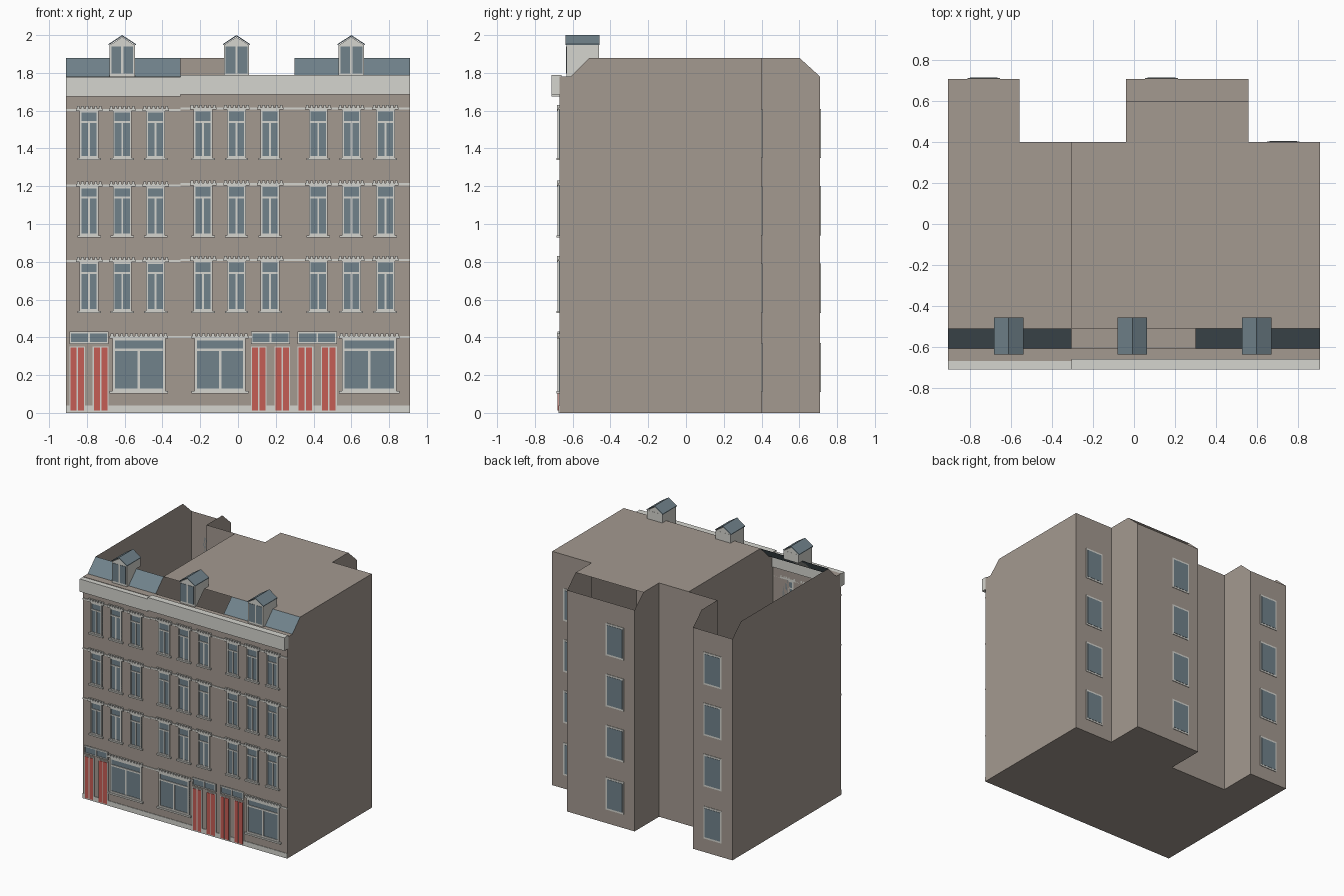
import bpy, bmesh

cube = bpy.data.objects.get("Cube")
if cube:
    bpy.data.objects.remove(cube, do_unlink=True)


def material(name, rgb):
    m = bpy.data.materials.new(name)
    m.use_nodes = True
    m.diffuse_color = (*rgb, 1)
    m.node_tree.nodes["Principled BSDF"].inputs["Base Color"].default_value = (*rgb, 1)
    return m


BRICK = material("brown_brick", (0.37, 0.32, 0.28))
CREAM = material("pale_trim", (0.66, 0.66, 0.62))
SLATE = material("blue_grey_slate", (0.165, 0.225, 0.26))
RED = material("red_door_paint", (0.56, 0.11, 0.09))

parts = {}


def mesh_of(name, mat):
    return parts.setdefault(name, (bmesh.new(), mat))[0]


def face(name, mat, pts):
    bm = mesh_of(name, mat)
    return bm.faces.new([bm.verts.new(p) for p in pts])


def prism(name, mat, pts, axis, a, b):
    """Extrude a flat outline between a and b along an axis."""
    def place(p, t):
        p = list(p)
        p.insert("xyz".index(axis), t)
        return p
    bm = mesh_of(name, mat)
    low = [bm.verts.new(place(p, a)) for p in pts]
    high = [bm.verts.new(place(p, b)) for p in pts]
    faces = [bm.faces.new(low[::-1]), bm.faces.new(high)]
    for i in range(len(pts)):
        j = (i + 1) % len(pts)
        faces.append(bm.faces.new((low[i], low[j], high[j], high[i])))
    bmesh.ops.recalc_face_normals(bm, faces=faces)


def box(name, mat, x0, x1, y0, y1, z0, z1):
    prism(name, mat, [(x0, y0), (x1, y0), (x1, y1), (x0, y1)], "z", z0, z1)


W, FRONT, BACK, RECESS = 0.91, -0.67, 0.71, 0.40
EAVE, TOP, PARTY = 1.78, 1.88, -0.305
profile = [(FRONT, EAVE), (-0.61, EAVE), (-0.51, TOP), (RECESS, TOP), (0.60, TOP), (BACK, EAVE)]
height = dict(profile)

# Outer walls, whose side tops follow the roof profile
outline = [(-W, FRONT), (W, FRONT), (W, RECESS), (0.56, RECESS), (0.56, BACK),
           (-0.04, BACK), (-0.04, RECESS), (-0.56, RECESS), (-0.56, BACK), (-W, BACK)]
for (ax, ay), (bx, by) in zip(outline, outline[1:] + outline[:1]):
    between = [(ax, y, z) for y, z in profile if min(ay, by) < y < max(ay, by)]
    if by > ay:
        between.reverse()
    face("outer_walls", BRICK, [(ax, ay, 0), (bx, by, 0), (bx, by, height[by])]
         + between + [(ax, ay, height[ay])])
face("floor", BRICK, [(x, y, 0) for x, y in reversed(outline)])
face("party_wall", BRICK, [(PARTY, FRONT, 0)] + [(PARTY, y, z) for y, z in profile[:4]]
     + [(PARTY, RECESS, 0)])

# Flat roof, eaves ledge and front roof slopes
face("flat_roof", BRICK, [(x, y, TOP) for x, y in
     [(PARTY, -0.51), (W, -0.51), (W, RECESS), (0.56, RECESS), (0.56, 0.60),
      (-0.04, 0.60), (-0.04, RECESS), (PARTY, RECESS)]])
face("eaves_ledge", BRICK, [(-W, FRONT, EAVE), (W, FRONT, EAVE), (W, -0.61, EAVE), (-W, -0.61, EAVE)])
for x0, x1 in ((-W, PARTY), (0.30, W)):
    face("front_roof_slope", SLATE, [(x0, -0.61, EAVE), (x1, -0.61, EAVE), (x1, -0.51, TOP), (x0, -0.51, TOP)])

# Cornices and plinth
box("left_cornice", CREAM, -W, PARTY, -0.712, -0.66, 1.675, 1.777)
box("right_cornice", CREAM, PARTY, W, -0.712, -0.66, 1.685, 1.79)
box("plinth", CREAM, -W, W, FRONT - 0.004, FRONT, 0, 0.04)


def bar(name, mat, x0, x1, z0, z1, proud):
    """Plate on the front wall."""
    box(name, mat, x0, x1, FRONT - proud, FRONT, z0, z1)


def frame(x0, x1, z0, z1, t, transom=None):
    """Glass with a pale surround, and a mullion below an optional transom."""
    mid = (x0 + x1) / 2
    bar("front_glass", SLATE, x0, x1, z0, z1, 0.003)
    for x in (x0, x1 - t):
        bar("window_frames", CREAM, x, x + t, z0, z1, 0.009)
    for z in (z0, z1 - t):
        bar("window_frames", CREAM, x0 + t, x1 - t, z, z + t, 0.009)
    bar("window_frames", CREAM, mid - t / 2, mid + t / 2, z0 + t, (transom or z1) - t / 2, 0.008)
    if transom:
        bar("window_frames", CREAM, x0 + t, x1 - t, transom - t / 2, transom + t / 2, 0.008)


def lintel(x0, x1, z, count):
    """Pale head with a row of small blocks."""
    bar("lintels", CREAM, x0, x1, z, z + 0.013, 0.014)
    step = (x1 - x0) / count
    for i in range(count):
        x = x0 + step * (i + 0.2)
        bar("lintel_blocks", CREAM, x, x + step * 0.6, z + 0.013, z + 0.025, 0.014)


# Upper windows, string courses
columns = [-0.788, -0.613, -0.436, -0.185, -0.008, 0.17, 0.425, 0.60, 0.78]
for sill, head in ((0.54, 0.805), (0.94, 1.205), (1.35, 1.605)):
    for x0, x1, drop in ((-W, PARTY, 0.006), (PARTY, W, 0)):
        bar("string_courses", CREAM, x0, x1, head - drop, head + 0.011 - drop, 0.006)
    for x in columns:
        drop = 0.006 if x < PARTY else 0
        frame(x - 0.05, x + 0.05, sill, head - drop, 0.010, head - 0.065)
        bar("window_sills", CREAM, x - 0.062, x + 0.062, sill - 0.012, sill, 0.015)
        lintel(x - 0.07, x + 0.07, head - drop, 6)

# Shop windows
for x0, x1 in ((-0.665, -0.385), (-0.23, 0.04), (0.55, 0.84)):
    frame(x0, x1, 0.115, 0.395, 0.013, 0.335)
    bar("window_sills", CREAM, x0 - 0.015, x1 + 0.015, 0.102, 0.115, 0.015)
    lintel(x0 - 0.015, x1 + 0.015, 0.395, 12)
for x0, x1 in ((-0.68, -0.23), (0.04, 0.07), (0.53, W)):
    bar("string_courses", CREAM, x0, x1, 0.396, 0.407, 0.006)

# Pairs of double doors with a shared fanlight
for left in (-0.893, 0.068, 0.315):
    frame(left, left + 0.208, 0.365, 0.43, 0.009)
    for x in (left, left + 0.124):
        bar("door_surrounds", CREAM, x, x + 0.084, 0.005, 0.352, 0.006)
        for leaf in (x + 0.006, x + 0.046):
            bar("door_leaves", RED, leaf, leaf + 0.032, 0.012, 0.345, 0.010)

# Rear windows
for x, wall in ((-0.735, BACK), (0.135, BACK), (0.73, RECESS)):
    for z in (0.11, 0.53, 0.94, 1.35):
        box("rear_window_frames", CREAM, x - 0.08, x + 0.08, wall, wall + 0.004, z, z + 0.26)
        box("rear_glass", SLATE, x - 0.068, x + 0.068, wall, wall + 0.006, z + 0.014, z + 0.246)

# Dormers sitting on the front slope
cheek = [(-0.632, EAVE), (-0.61, EAVE), (-0.51, TOP), (-0.46, TOP), (-0.46, 1.947), (-0.632, 1.947)]
for x in (-0.613, -0.008, 0.60):
    prism("dormer_walls", CREAM, cheek, "x", x - 0.067, x + 0.067)
    prism("dormer_gables", CREAM, [(x - 0.067, 1.947), (x + 0.067, 1.947), (x, 1.99)], "y", -0.634, -0.461)
    prism("dormer_roofs", SLATE, [(x - 0.072, 1.947), (x, 1.993), (x + 0.072, 1.947),
                                  (x + 0.072, 1.953), (x, 2.0), (x - 0.072, 1.953)], "y", -0.638, -0.458)
    for x0, x1 in ((x - 0.058, x - 0.006), (x + 0.006, x + 0.058)):
        box("dormer_glass", SLATE, x0, x1, -0.635, -0.63, 1.797, 1.94)

# Turn each part into an object
for name, (bm, mat) in parts.items():
    mesh = bpy.data.meshes.new(name)
    bm.to_mesh(mesh)
    bm.free()
    mesh.materials.append(mat)
    bpy.context.collection.objects.link(bpy.data.objects.new(name, mesh))
